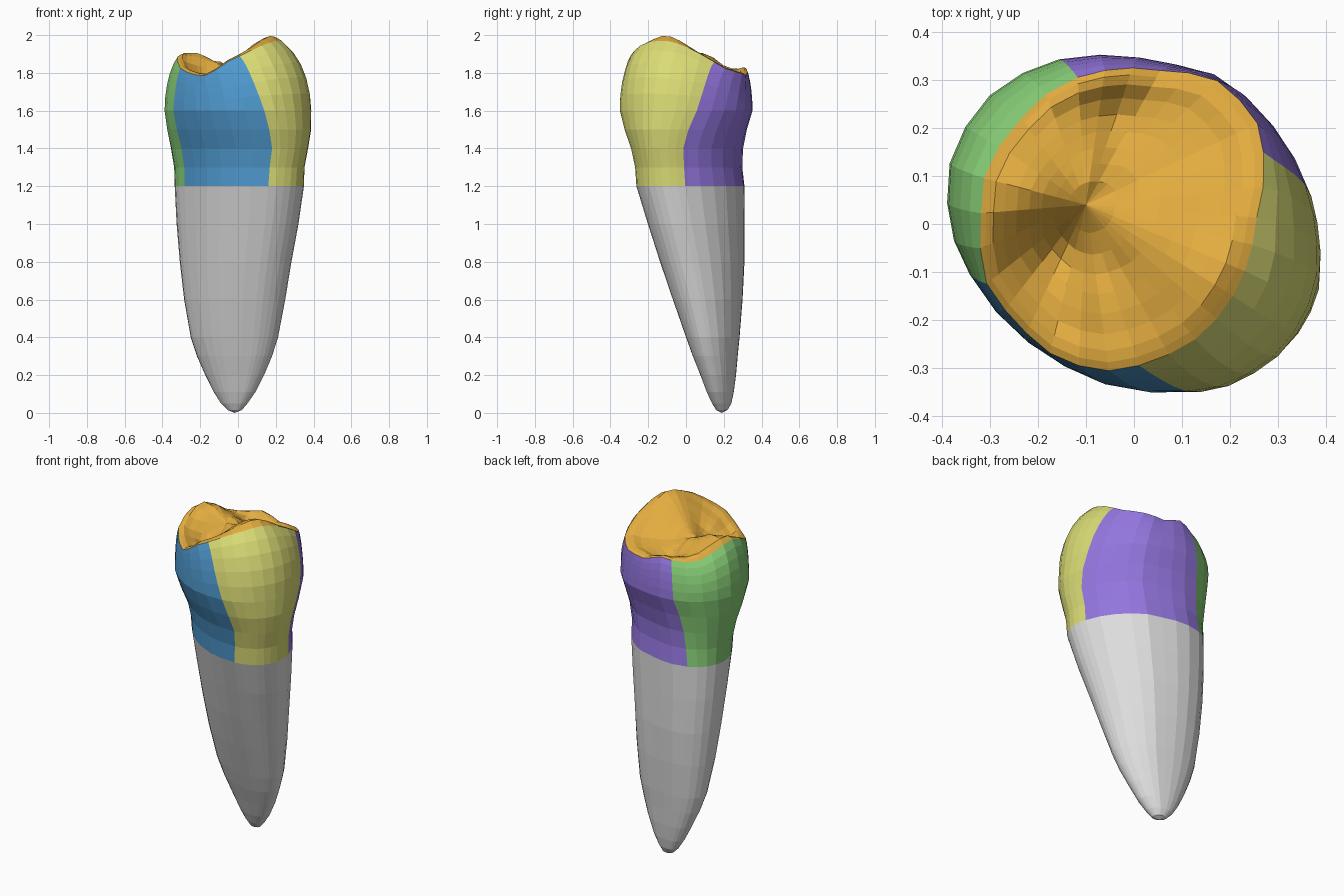
import bpy, bmesh
from math import sin, cos, exp, radians, floor

cube = bpy.data.objects.get("Cube")
if cube:
    bpy.data.objects.remove(cube, do_unlink=True)


def material(name, rgb):
    m = bpy.data.materials.new(name)
    m.use_nodes = True
    m.diffuse_color = (*rgb, 1)
    m.node_tree.nodes["Principled BSDF"].inputs["Base Color"].default_value = (*rgb, 1)
    return m


YELLOW = material("yellow", (0.71, 0.72, 0.18))
PURPLE = material("purple", (0.29, 0.18, 0.73))
GREEN = material("green", (0.24, 0.61, 0.18))
BLUE = material("blue", (0.08, 0.33, 0.64))
ORANGE = material("orange", (0.76, 0.41, 0.05))
GREY = material("grey", (0.72, 0.72, 0.72))

# Polar samples every 20 degrees: widest crown outline, biting rim, rim height
OUTLINE = [.385, .366, .356, .359, .344, .362, .387, .405, .404,
           .382, .351, .332, .327, .34, .358, .393, .412, .409]
RIM = [.25, .287, .333, .345, .324, .325, .328, .32, .328,
       .317, .332, .318, .321, .31, .284, .27, .255, .25]
RIM_Z = [1.94, 1.89, 1.82, 1.795, 1.785, 1.825, 1.805, 1.81, 1.875,
         1.89, 1.83, 1.79, 1.785, 1.86, 1.91, 1.95, 1.97, 1.97]

# Columns per side panel, and the angles where the panels start
COUNTS = (9, 8, 7, 6)
PANELS_NECK = (-67, 0, 125, 196)
PANELS_LOW = (-65, 1, 119, 197)
PANELS_WIDE = (-68, 9, 114, 197)
PANELS_RIM = (-88, 29, 111, 202)


def sample(table, angle):
    p = (angle % 360) / 20
    i = floor(p)
    return table[i % 18] + (table[(i + 1) % 18] - table[i % 18]) * (p - i)


def mix(a, b, t):
    return tuple(p + (q - p) * t for p, q in zip(a, b))


def column_angles(starts):
    ends = starts[1:] + (starts[0] + 360,)
    return [a + (b - a) * k / n
            for a, b, n in zip(starts, ends, COUNTS) for k in range(n)]


def polar(table, angle, skew=0):
    """Outline point, squeezed along one diagonal by skew."""
    r, a = sample(table, angle), radians(angle)
    return r * (cos(a) - skew * sin(a)), r * (sin(a) - skew * cos(a))


def level_ring(z, x0, x1, y0, y1, skew, starts):
    """Outline fitted to a width and depth at one height."""
    xs, ys = zip(*[polar(OUTLINE, a, skew) for a in range(0, 360, 5)])
    ring = []
    for a in column_angles(starts):
        x, y = polar(OUTLINE, a, skew)
        ring.append((x0 + (x - min(xs)) / (max(xs) - min(xs)) * (x1 - x0),
                     y0 + (y - min(ys)) / (max(ys) - min(ys)) * (y1 - y0), z))
    return ring


def rim_ring(starts):
    return [(*polar(RIM, a), sample(RIM_Z, a)) for a in column_angles(starts)]


def loft(name, rings, mats, rule, cap_start=None, cap_end=None):
    """Skin a stack of rings; rule(row, column) gives the material slot."""
    bm = bmesh.new()
    rows = [[bm.verts.new(p) for p in ring] for ring in rings]
    n = len(rows[0])
    for i in range(len(rows) - 1):
        for k in range(n):
            j = (k + 1) % n
            f = bm.faces.new((rows[i][k], rows[i][j], rows[i + 1][j], rows[i + 1][k]))
            f.material_index = rule(i, k)
    for point, row, i in ((cap_start, rows[0], 0), (cap_end, rows[-1], len(rows) - 1)):
        if point:
            c = bm.verts.new(point)
            for k in range(n):
                f = bm.faces.new((row[k], row[(k + 1) % n], c))
                f.material_index = rule(i, k)
    bmesh.ops.recalc_face_normals(bm, faces=bm.faces)
    # The crown is open at the neck, so settle its direction by the outer wall
    bm.faces.ensure_lookup_table()
    wall = bm.faces[0]
    if wall.normal.dot(wall.calc_center_median() - rows[0][n // 2].co) < 0:
        bmesh.ops.reverse_faces(bm, faces=bm.faces)
    mesh = bpy.data.meshes.new(name)
    bm.to_mesh(mesh)
    bm.free()
    for m in mats:
        mesh.materials.append(m)
    obj = bpy.data.objects.new(name, mesh)
    bpy.context.collection.objects.link(obj)
    return obj


# Root: tapering stack leaning back to the tip
NECK = (1.2, -.335, .349, -.263, .31, .09)
ROOT = [(.015, -.055, .02, .16, .22, .05), (.05, -.09, .05, .138, .24, .08),
        (.11, -.128, .092, .11, .253, .08), (.2, -.173, .138, .076, .265, .08),
        (.3, -.217, .18, .036, .274, .08), (.4, -.25, .212, 0, .284, .07),
        (.6, -.285, .25, -.07, .3, .07), (.8, -.308, .283, -.138, .31, .08),
        (1.0, -.325, .32, -.202, .311, .09), NECK]
loft("root", [level_ring(*r, PANELS_NECK) for r in ROOT], [GREY],
     lambda i, k: 0, cap_start=(-.018, .19, 0))

# Crown wall: neck up to the widest level
rings = [level_ring(*NECK, PANELS_NECK),
         level_ring(1.3, -.338, .352, -.27, .298, .09, mix(PANELS_NECK, PANELS_LOW, .5)),
         level_ring(1.4, -.355, .371, -.292, .302, .08, PANELS_LOW),
         level_ring(1.5, -.376, .387, -.327, .322, .04, mix(PANELS_LOW, PANELS_WIDE, .5))]
WIDE = (1.6, -.389, .388, -.352, .352, 0)

# Crown shoulder: arc from the widest level to the biting rim
ARC = radians(62)
for step in range(6):
    t = step / 5
    starts = mix(PANELS_WIDE, PANELS_RIM, t)
    inward, up = (1 - cos(t * ARC)) / (1 - cos(ARC)), sin(t * ARC) / sin(ARC)
    rings.append([(*mix(w[:2], r[:2], inward), w[2] + (r[2] - w[2]) * up)
                  for w, r in zip(level_ring(*WIDE, starts), rim_ring(starts))])
WALL_ROWS = len(rings) - 1

# Biting surface: dished floor with cusps (positive) and pits (negative)
CENTER = (-.1, .04)
FLOOR = 1.81
BUMPS = [(.13, -.09, .05, .12), (-.2, .1, .065, .1), (-.08, .07, .03, .07),
         (-.16, -.06, -.065, .07), (-.03, -.1, -.025, .05),
         (-.05, .22, -.05, .06), (-.13, -.22, -.01, .06)]


def biting_point(rim, s):
    x, y = mix(CENTER, rim[:2], s)
    z = FLOOR + (rim[2] - FLOOR) * s
    fade = min(1, (1 - s) / .15)
    for bx, by, h, r in BUMPS:
        z += fade * h * exp(-((x - bx) ** 2 + (y - by) ** 2) / (r * r))
    return (x, y, z + .012 * exp(-((s - .9) / .08) ** 2))


rim = rim_ring(PANELS_RIM)
for s in (.95, .88, .78, .66, .54, .42, .3, .17):
    rings.append([biting_point(p, s) for p in rim])

panel_of = [p for p, n in enumerate(COUNTS) for _ in range(n)]
loft("crown", rings, [YELLOW, PURPLE, GREEN, BLUE, ORANGE],
     lambda i, k: panel_of[k] if i < WALL_ROWS else 4,
     cap_end=biting_point((*CENTER, FLOOR), 0))
